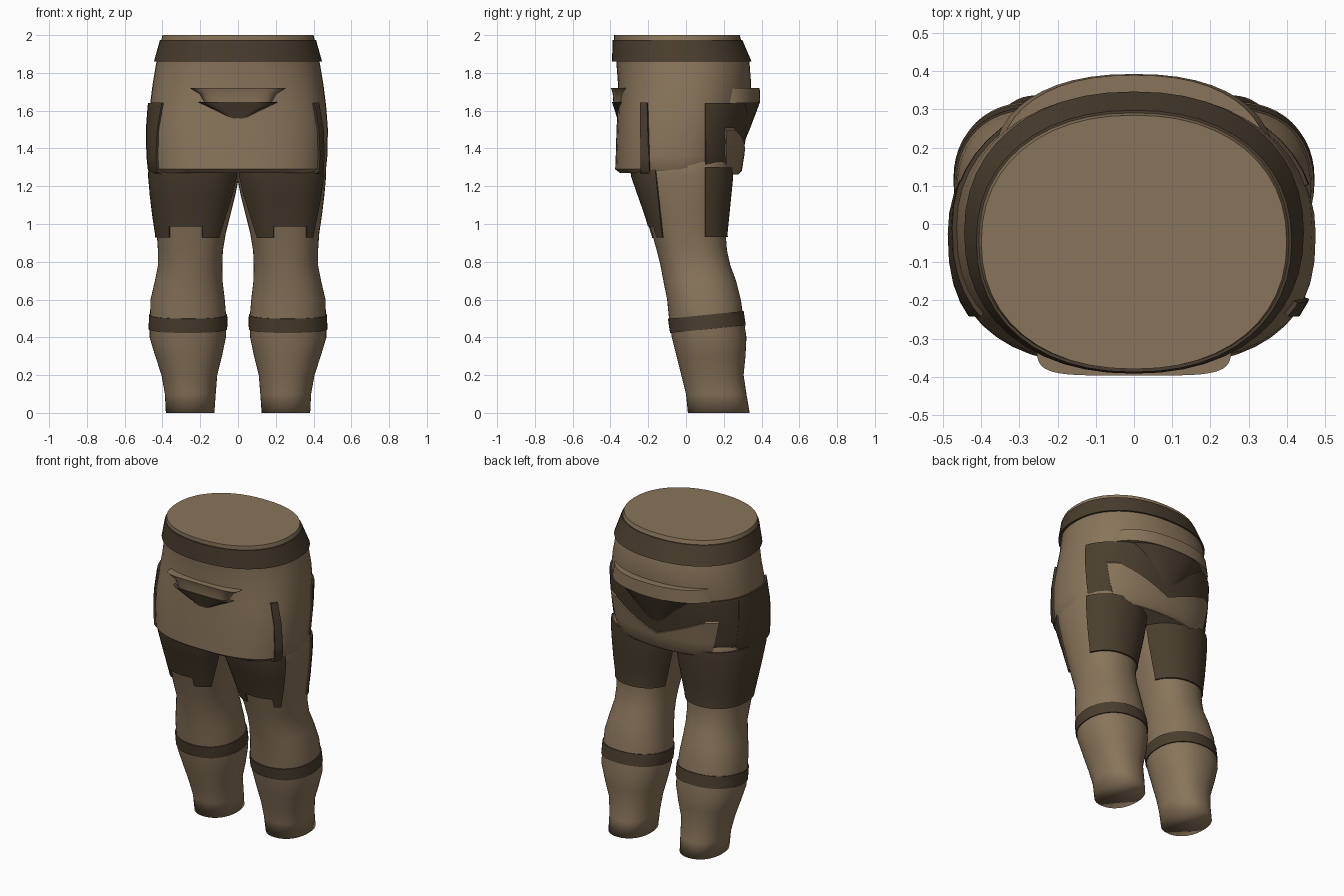
import bpy, bmesh, math
from mathutils import Vector

if "Cube" in bpy.data.objects:
    bpy.data.objects.remove(bpy.data.objects["Cube"])


def material(name, rgb):
    m = bpy.data.materials.new(name)
    m.diffuse_color = (*rgb, 1)
    m.use_nodes = True
    m.node_tree.nodes["Principled BSDF"].inputs["Base Color"].default_value = m.diffuse_color
    return m


TAN = material("tan cloth", (0.25, 0.176, 0.103))
DARK = material("dark brown leather", (0.068, 0.048, 0.027))

# Cross-sections: z, x min, x max, y min, y max, front squareness
HIPS = [(1.27, -.452, .452, -.35, .26, 2.6), (1.29, -.466, .466, -.375, .28, 2.6),
        (1.36, -.473, .473, -.372, .29, 2.6), (1.5, -.476, .476, -.368, .315, 2.6),
        (1.62, -.467, .467, -.362, .34, 2.5), (1.74, -.452, .452, -.36, .345, 2.3),
        (1.87, -.43, .43, -.37, .335, 2.2), (1.96, -.41, .41, -.38, .295, 2.2),
        (2.0, -.40, .40, -.38, .285, 2.2)]
LEG = [(0, .125, .382, .01, .337), (.1, .118, .387, .0, .32),
       (.2, .11, .405, -.025, .305), (.3, .085, .438, -.05, .315),
       (.4, .064, .468, -.075, .32), (.5, .062, .466, -.09, .305),
       (.6, .07, .463, -.1, .29), (.7, .082, .44, -.12, .265),
       (.78, .083, .424, -.135, .235), (.86, .08, .424, -.155, .217, 2.4),
       (.95, .065, .43, -.18, .21, 2.5), (1.05, .04, .445, -.21, .22, 2.5),
       (1.15, .015, .457, -.245, .23, 2.5), (1.25, -.005, .466, -.28, .24, 2.5),
       (1.31, -.01, .464, -.29, .24, 2.4), (1.42, .03, .43, -.27, .2)]


def loft(rings, power=2.2, n=48):
    """Closed tube through superellipse rings."""
    bm = bmesh.new()
    rows = []
    for z, x0, x1, y0, y1, *front in rings:
        row = []
        for i in range(n):
            a = 2 * math.pi * i / n
            c, s = math.cos(a), math.sin(a)
            p = front[0] if front and s < 0 else power
            x = math.copysign(abs(c) ** (2 / p), c)
            y = math.copysign(abs(s) ** (2 / p), s)
            row.append(bm.verts.new(((x0 + x1) / 2 + x * (x1 - x0) / 2,
                                     (y0 + y1) / 2 + y * (y1 - y0) / 2, z)))
        rows.append(row)
    for lo, hi in zip(rows, rows[1:]):
        for i in range(n):
            j = (i + 1) % n
            bm.faces.new((lo[i], lo[j], hi[j], hi[i]))
    bm.faces.new(rows[0][::-1])
    bm.faces.new(rows[-1])
    return bm


def finish(name, bm, mat, mirror=False, angle=40):
    me = bpy.data.meshes.new(name)
    bm.to_mesh(me)
    bm.free()
    ob = bpy.data.objects.new(name, me)
    bpy.context.collection.objects.link(ob)
    me.materials.append(mat)
    bpy.ops.object.select_all(action='DESELECT')
    ob.select_set(True)
    bpy.context.view_layer.objects.active = ob
    bpy.ops.object.shade_smooth_by_angle(angle=math.radians(angle))
    if mirror:
        m = ob.modifiers.new("mirror", 'MIRROR')
        m.use_mirror_merge = False
    return ob


def patch(name, rings, mat, cuts, offset=.01, left_only=False):
    """Shell over a body part, kept where every cut (point, direction) allows."""
    bm = loft(rings)
    bmesh.ops.delete(bm, geom=[f for f in bm.faces if len(f.verts) > 4],
                     context='FACES_ONLY')
    for point, direction in cuts:
        bmesh.ops.bisect_plane(bm, geom=bm.verts[:] + bm.edges[:] + bm.faces[:],
                               plane_co=Vector(point), plane_no=Vector(direction),
                               clear_inner=True)
    bm.normal_update()
    moves = [(v, v.normal.copy()) for v in bm.verts]
    for v, normal in moves:
        v.co += normal * offset
    # thin rim back to the surface
    ret = bmesh.ops.extrude_edge_only(
        bm, edges=[e for e in bm.edges if e.is_boundary])
    old = {v.co.to_tuple(4): normal for v, normal in moves}
    for v in ret["geom"]:
        if isinstance(v, bmesh.types.BMVert):
            v.co -= old.get(v.co.to_tuple(4), Vector()) * (offset + .004)
    if left_only:
        for v in bm.verts:
            v.co.x *= -1
        bmesh.ops.reverse_faces(bm, faces=bm.faces[:])
    return finish(name, bm, mat, not left_only)


def above(z):
    return ((0, 0, z), (0, 0, 1))


def below(z):
    return ((0, 0, z), (0, 0, -1))


RIGHT_HALF = ((0, 0, 0), (1, 0, 0))

# Body
finish("hips", loft(HIPS), TAN)
finish("leg", loft(LEG), TAN, True, 120)

# Belt
finish("belt", loft([(1.86, -.445, .445, -.392, .347),
                     (1.975, -.413, .413, -.388, .298)]), DARK)

# Tilted straps under the knees
patch("knee_strap", LEG, DARK, [((0, 0, .432), (0, -.1, 1)),
                                ((0, 0, .508), (0, .1, -1))], .006)

# Rear thigh and seat panels
rear = ((0, .1, 0), (0, 1, 0))
patch("rear_thigh_panel", LEG, DARK, [rear, above(.93), below(1.3)])
patch("seat_panel", HIPS, DARK, [rear, above(1.275), below(1.64), RIGHT_HALF])

# Front thigh panels with a notch above the knee
front = ((0, -.12, .93), (0, -1, -.11))
patch("front_thigh_panel", LEG, DARK, [front, above(.99), below(1.3)])
for name, x, side in (("inner_panel_tab", .19, -1), ("outer_panel_tab", .36, 1)):
    patch(name, LEG, DARK, [front, ((x, 0, 0), (side, 0, 0)),
                            above(.93), below(.99)])
patch("hip_side_strip", HIPS, DARK,
      [((0, -.19, 1.27), (0, -1, -.03)), ((0, -.235, 0), (0, 1, 0)),
       above(1.275), below(1.64), RIGHT_HALF], .012)

# On the left the panels join around the outside
patch("left_thigh_side_panel", LEG, DARK,
      [((0, .11, 0), (0, -1, 0)), ((.36, 0, 0), (1, 0, 0)),
       above(.93), below(1.3)], .01, True)
patch("left_hip_side_panel", HIPS, DARK,
      [((0, .11, 0), (0, -1, 0)), ((0, -.22, 0), (0, 1, 0)),
       above(1.275), below(1.64), RIGHT_HALF], .012, True)

# Rear pouch with a dipped upper edge
patch("rear_pouch", HIPS, TAN,
      [((0, .2, 0), (0, 1, 0)), above(1.275), RIGHT_HALF,
       ((0, 0, 1.37), (.42, 0, -1)), below(1.5)], .018)

# Rear pouch opening and its lip
finish("rear_opening", loft([(1.39, -.06, .06, 0, .29), (1.5, -.18, .18, -.05, .337),
                             (1.64, -.31, .31, -.1, .39)], 2.4), DARK)
finish("rear_lip", loft([(1.64, -.37, .37, -.1, .393),
                         (1.72, -.355, .355, -.1, .39)], 2.3), TAN)

# Front pouch opening and its lip
finish("front_opening", loft([(1.55, -.03, .03, -.362, -.2),
                              (1.6, -.12, .12, -.377, -.2),
                              (1.645, -.21, .21, -.392, -.2)], 6), DARK)
finish("front_lip", loft([(1.645, -.18, .18, -.385, -.2),
                          (1.69, -.205, .205, -.388, -.2),
                          (1.72, -.255, .255, -.397, -.2)], 5), TAN)
